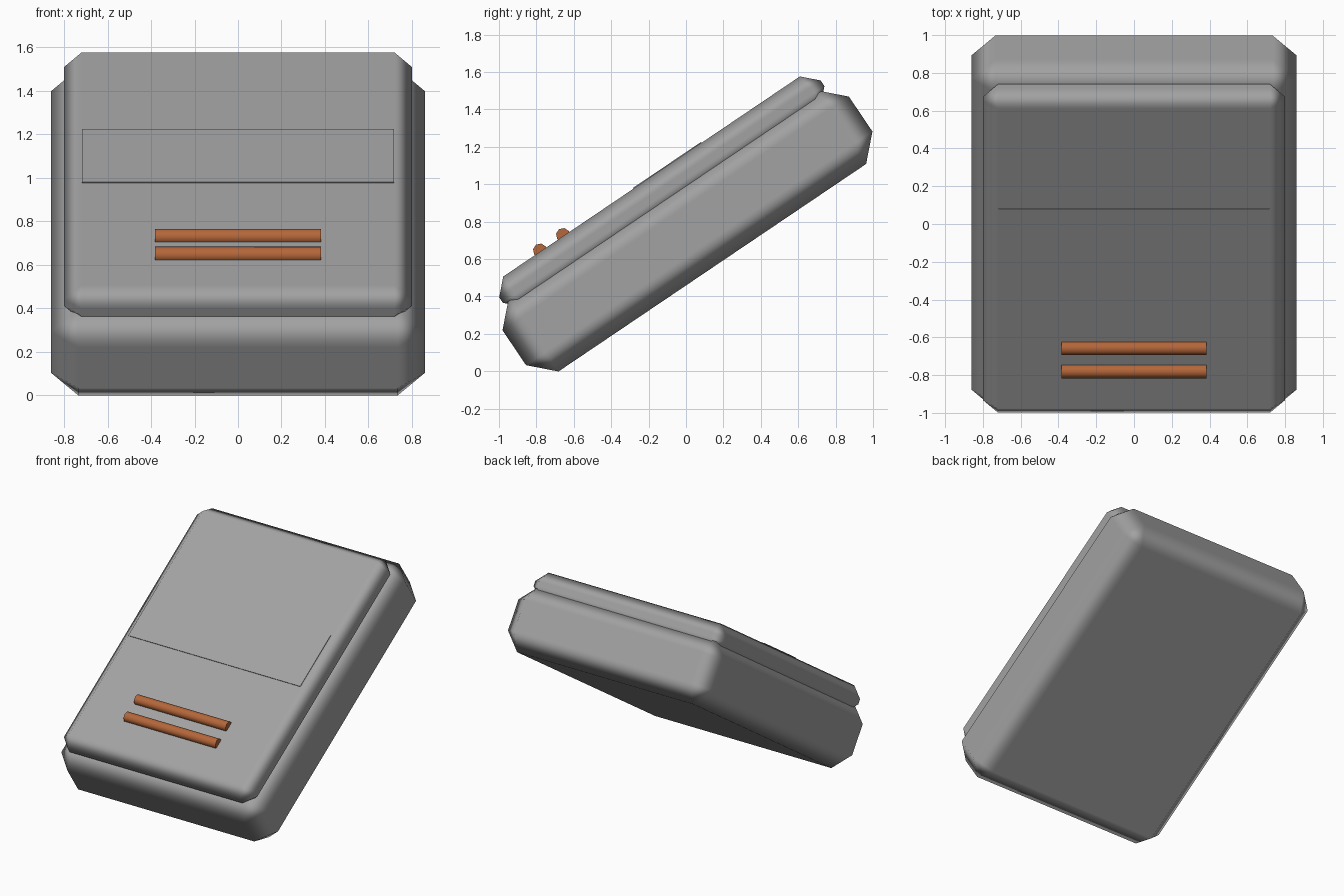
import bpy
import math
from mathutils import Matrix

default = bpy.data.objects.get("Cube")
if default:
    bpy.data.objects.remove(default, do_unlink=True)

# All parts sit in one tilted frame: across, along the slope, out of the slope
TILT = Matrix.Rotation(math.radians(34), 4, 'X')


def make_material(name, colour):
    mat = bpy.data.materials.new(name)
    mat.use_nodes = True
    mat.diffuse_color = colour
    mat.node_tree.nodes["Principled BSDF"].inputs["Base Color"].default_value = colour
    return mat


grey = make_material("grey_shell", (0.36, 0.36, 0.36, 1))
copper = make_material("copper", (0.46, 0.135, 0.042, 1))


def finish(obj, name, along, out, mat):
    """Name and colour a part, then place it on the slope."""
    obj.name = name
    obj.data.materials.append(mat)
    obj.matrix_world = TILT @ Matrix.Translation((0, along, out)) @ obj.matrix_world


def slab(name, width, start, end, bottom, top, bevel=0):
    """Box given by its extents, with single-cut rounded edges."""
    bpy.ops.mesh.primitive_cube_add(size=1)
    obj = bpy.context.object
    obj.data.transform(Matrix.Diagonal((width, end - start, top - bottom, 1)))
    if bevel:
        bpy.ops.object.shade_smooth()
        mod = obj.modifiers.new("Bevel", 'BEVEL')
        mod.width = bevel
        mod.segments = 1
        mod.limit_method = 'NONE'
        mod.harden_normals = True
    finish(obj, name, (start + end) / 2, (bottom + top) / 2, grey)


# Thick lower shell, thinner cover and the faint raised label plate
slab("body", 1.72, -0.691, 1.543, 0.38, 0.855, 0.125)
slab("cover", 1.6, -0.607, 1.466, 0.77, 0.966, 0.08)
slab("label_plate", 1.435, 0.312, 0.751, 0.963, 0.971)

# Two eight-sided bars lying across the cover
for name, along in (("lower_bar", -0.286), ("upper_bar", -0.138)):
    bpy.ops.mesh.primitive_cylinder_add(vertices=8, radius=0.038, depth=0.765)
    bar = bpy.context.object
    bar.data.transform(Matrix.Rotation(math.pi / 2, 4, 'Y'))
    bpy.ops.object.shade_smooth_by_angle(angle=math.radians(50))
    finish(bar, name, along, 0.971, copper)
